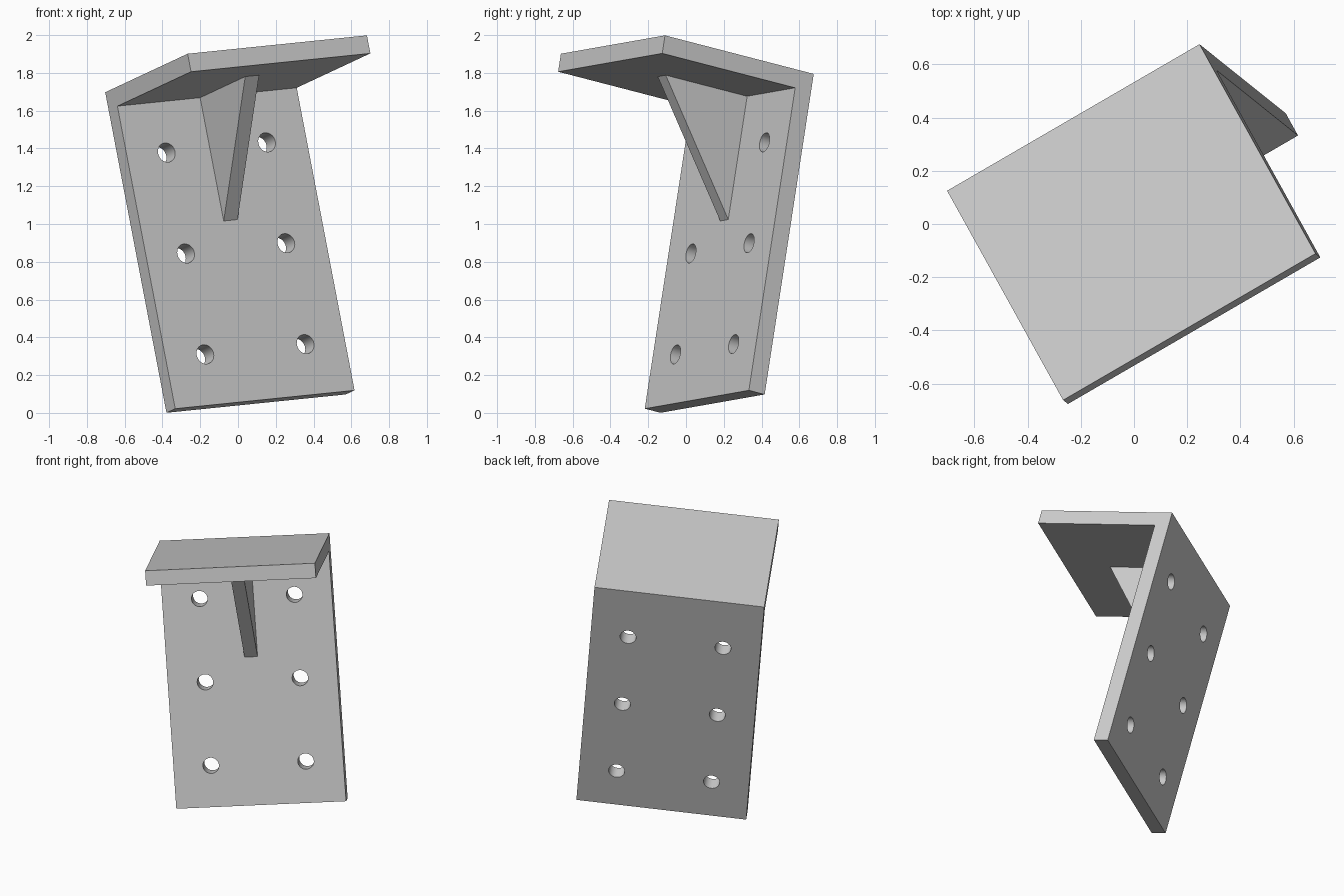
import bpy, bmesh
from mathutils import Matrix, Vector

if "Cube" in bpy.data.objects:
    bpy.data.objects.remove(bpy.data.objects["Cube"])

# Local frame of the tilted bracket: u = width, v = outward, w = down the plate
u = Vector((0.8615, 0.5002, 0.0881)).normalized()
v = Vector((0.4747, -0.8519, 0.2211))
v = (v - u * v.dot(u)).normalized()
w = u.cross(v)
frame = Matrix((u, v, w)).transposed().to_4x4()
frame.translation = (-0.703, 0.125, 1.6975)

WIDTH, DEPTH, HEIGHT, T = 1.102, 0.923, 1.747, 0.098
MID = WIDTH / 2


def extrude_profile(name, profile, u0, u1):
    """Extrude a (v, w) outline from u0 to u1."""
    bm = bmesh.new()
    face = bm.faces.new([bm.verts.new((u0, a, b)) for a, b in profile])
    ext = bmesh.ops.extrude_face_region(bm, geom=[face])["geom"]
    bmesh.ops.translate(bm, vec=(u1 - u0, 0, 0),
                        verts=[g for g in ext if isinstance(g, bmesh.types.BMVert)])
    bmesh.ops.recalc_face_normals(bm, faces=bm.faces)
    mesh = bpy.data.meshes.new(name)
    bm.to_mesh(mesh)
    bm.free()
    obj = bpy.data.objects.new(name, mesh)
    bpy.context.collection.objects.link(obj)
    obj.matrix_world = frame
    return obj


# L-shaped plate
plate = extrude_profile("bracket_plate", [
    (0, 0), (DEPTH, 0), (DEPTH, T), (T, T), (T, HEIGHT), (0, HEIGHT)], 0, WIDTH)

# Triangular stiffening rib in the inner corner
extrude_profile("gusset_rib", [(T, T), (T + 0.505, T), (T, T + 0.672)],
                MID - 0.0425, MID + 0.0425)

# Screw holes: two columns, three rows, cut through the long plate
bm = bmesh.new()
for side in (-1, 1):
    for row in range(3):
        place = (Matrix.Translation((MID + side * 0.308, T / 2, 0.373 + row * 0.55))
                 @ Matrix.Rotation(1.5707963, 4, 'X'))
        bmesh.ops.create_cone(bm, cap_ends=True, segments=32, radius1=0.052,
                              radius2=0.052, depth=T * 2, matrix=place)
cut_mesh = bpy.data.meshes.new("hole_cutter")
bm.to_mesh(cut_mesh)
bm.free()
cutter = bpy.data.objects.new("hole_cutter", cut_mesh)
bpy.context.collection.objects.link(cutter)
cutter.matrix_world = frame
cutter.hide_render = True

mod = plate.modifiers.new("screw_holes", 'BOOLEAN')
mod.operation, mod.solver, mod.object = 'DIFFERENCE', 'EXACT', cutter
bpy.context.view_layer.objects.active = plate
plate.select_set(True)
bpy.ops.object.modifier_apply(modifier=mod.name)
bpy.data.objects.remove(cutter)
bpy.ops.object.shade_smooth_by_angle()
